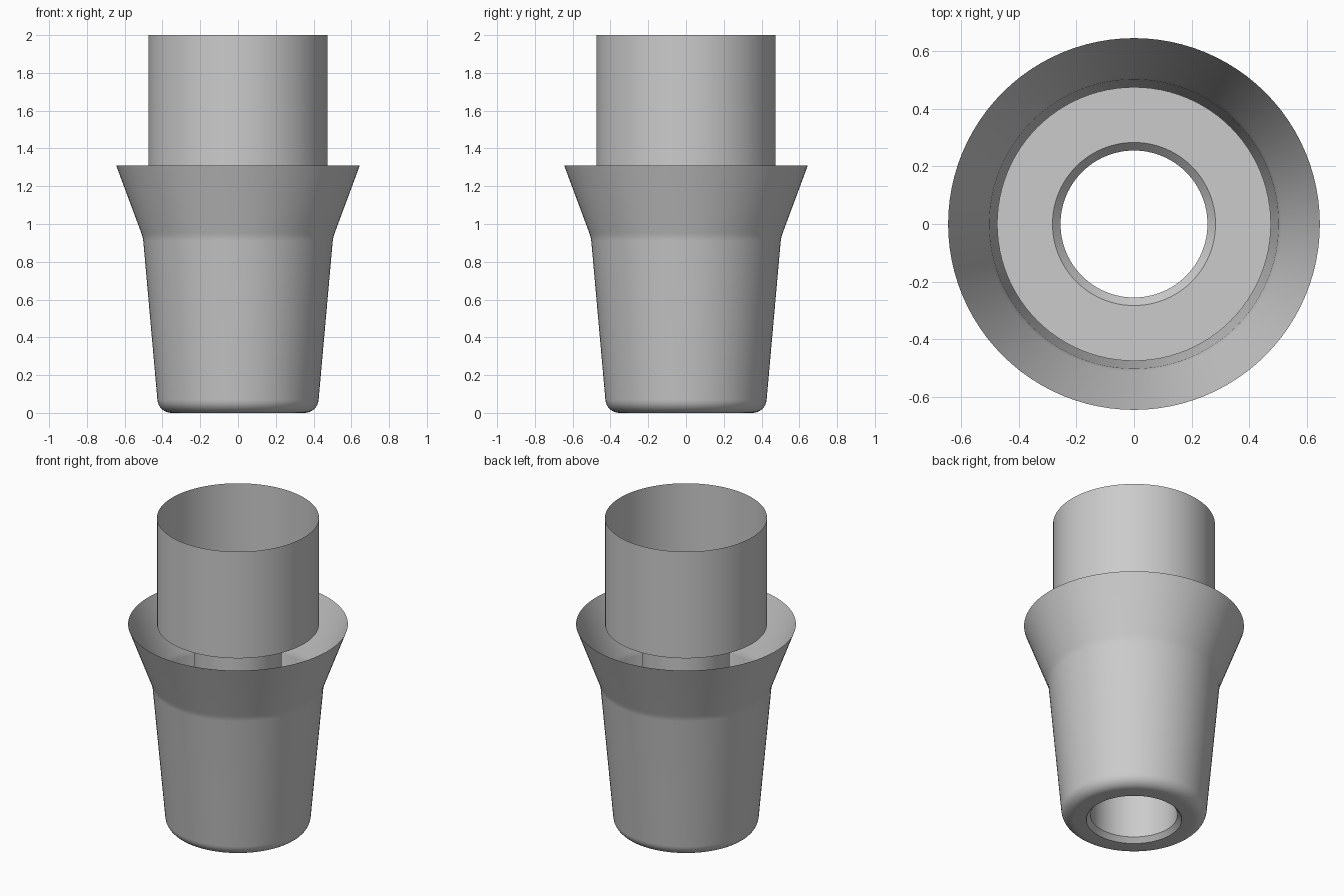
import bpy
import bmesh
import math
from mathutils import Matrix

SEGMENTS = 96

cube = bpy.data.objects.get("Cube")
if cube:
    bpy.data.objects.remove(cube, do_unlink=True)

grey = bpy.data.materials.new("plain grey")
grey.use_nodes = True
colour = (0.6, 0.6, 0.6, 1.0)
grey.diffuse_color = colour
grey.node_tree.nodes["Principled BSDF"].inputs["Base Color"].default_value = colour


def revolve(name, profile):
    """Turn a (radius, height) profile around the z axis into a thin shell."""
    bm = bmesh.new()
    verts = [bm.verts.new((r, 0, z)) for r, z in profile]
    edges = [bm.edges.new(pair) for pair in zip(verts, verts[1:])]
    bmesh.ops.spin(bm, geom=verts + edges, cent=(0, 0, 0), axis=(0, 0, 1),
                   angle=math.tau, steps=SEGMENTS, use_merge=True)
    bmesh.ops.remove_doubles(bm, verts=bm.verts, dist=0.0005)
    bmesh.ops.recalc_face_normals(bm, faces=bm.faces)
    mesh = bpy.data.meshes.new(name)
    bm.to_mesh(mesh)
    bm.free()
    mesh.materials.append(grey)
    obj = bpy.data.objects.new(name, mesh)
    bpy.context.collection.objects.link(obj)
    bpy.ops.object.select_all(action="DESELECT")
    obj.select_set(True)
    bpy.context.view_layer.objects.active = obj
    bpy.ops.object.shade_smooth_by_angle(angle=math.radians(30))
    return obj


# Outer cup: flat foot, rounded corner, tapered wall and flared open rim
fillet = 0.075
corner = [(0.352 + fillet * math.sin(a), fillet * (1 - math.cos(a)))
          for a in (math.radians(85) * i / 8 for i in range(9))]
revolve("outer_cup", [(0.28, 0)] + corner +
        [(0.502, 0.915), (0.506, 0.935), (0.513, 0.955), (0.645, 1.31)])

# Central bore, chamfered at both ends, standing inside the cup
revolve("central_bore", [(0.283, 0), (0.255, 0.03), (0.255, 1.28), (0.283, 1.31)])

# Flat ring that closes the foot of the upper tube around the bore
revolve("tube_floor", [(0.283, 1.31), (0.475, 1.31)])

# Open upper tube
revolve("upper_tube", [(0.475, 1.31), (0.475, 2.0)])
